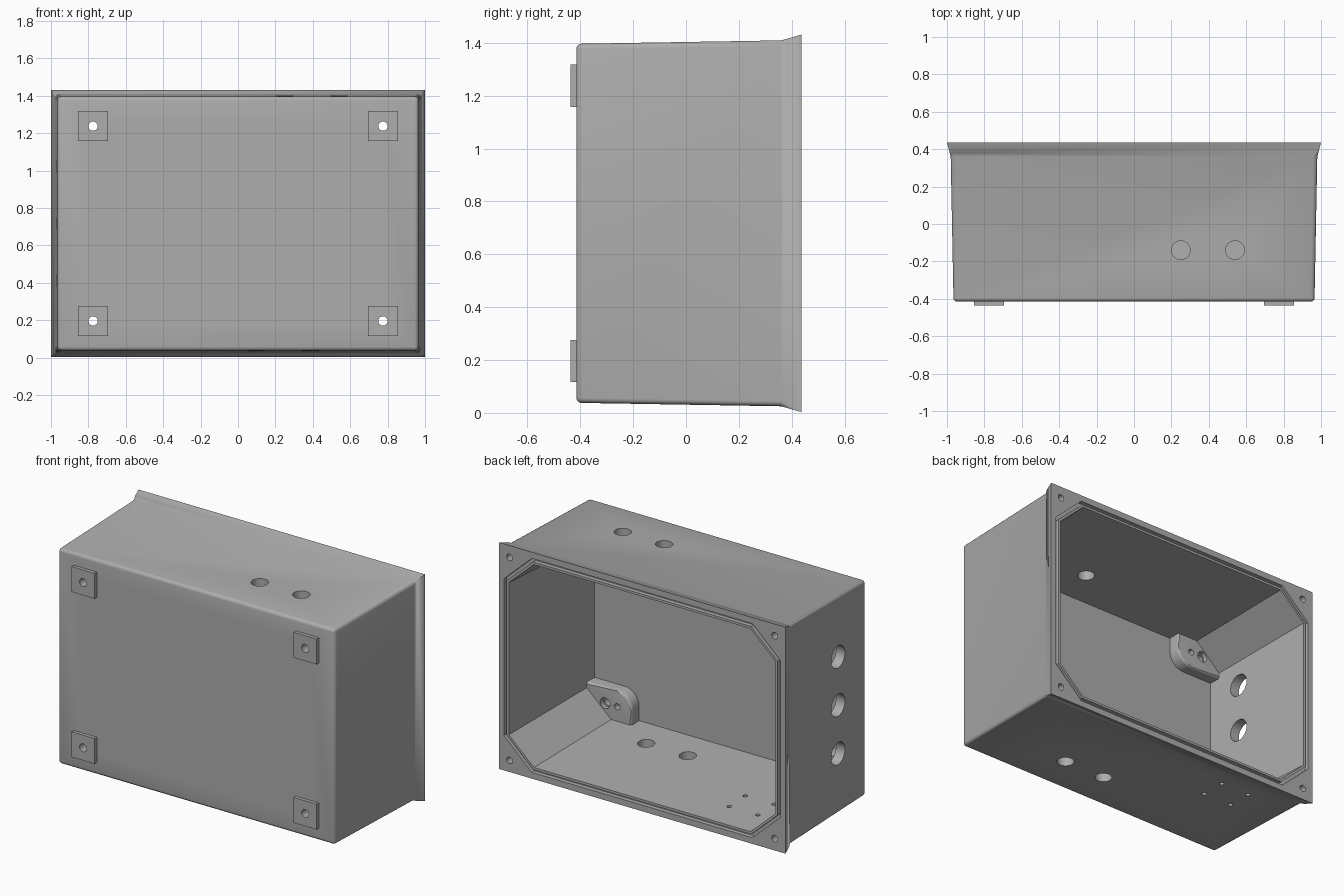
import bpy, bmesh, math
from mathutils import Matrix, Vector

if "Cube" in bpy.data.objects:
    bpy.data.objects.remove(bpy.data.objects["Cube"])

MID = 0.717          # height of the box centre
RIM = 0.437          # plane of the open back
FRONT = -0.415       # plane of the closed front
CORNERS = [(sx, sz) for sx in (1, -1) for sz in (1, -1)]

grey = bpy.data.materials.new("light_grey")
grey.use_nodes = True
tone = (0.42, 0.42, 0.42, 1)
grey.diffuse_color = tone
grey.node_tree.nodes["Principled BSDF"].inputs["Base Color"].default_value = tone


def finish(bm, name, helper=False):
    bmesh.ops.recalc_face_normals(bm, faces=bm.faces)
    mesh = bpy.data.meshes.new(name)
    bm.to_mesh(mesh)
    bm.free()
    obj = bpy.data.objects.new(name, mesh)
    bpy.context.collection.objects.link(obj)
    mesh.materials.append(grey)
    obj.hide_render = helper
    return obj


def loft(bm, sections):
    """Closed solid through (y, outline) sections in the xz plane."""
    rings = [[bm.verts.new((x, y, MID + z)) for x, z in pts] for y, pts in sections]
    n = len(rings[0])
    for a, b in zip(rings, rings[1:]):
        for i in range(n):
            j = (i + 1) % n
            bm.faces.new((a[i], a[j], b[j], b[i]))
    bm.faces.new(rings[0])
    bm.faces.new(rings[-1])
    return rings


def rect(hx, hz):
    return [(-hx, -hz), (hx, -hz), (hx, hz), (-hx, hz)]


def octagon(hx, hz, cx, cz):
    return [(hx, hz - cz), (hx - cx, hz), (cx - hx, hz), (-hx, hz - cz),
            (-hx, cz - hz), (cx - hx, -hz), (hx - cx, -hz), (hx, cz - hz)]


def rim_octagon(d):
    """Opening outline pushed outwards evenly by d."""
    return octagon(0.93 + d, 0.64 + d, 0.175 + 0.59 * d, 0.16 + 0.59 * d)


def drill(bm, axis, centre, radius, depth, sides=40):
    turn = {"x": Matrix.Rotation(math.pi / 2, 4, "Y"),
            "y": Matrix.Rotation(math.pi / 2, 4, "X"),
            "z": Matrix.Identity(4)}[axis]
    bmesh.ops.create_cone(bm, cap_ends=True, segments=sides, radius1=radius,
                          radius2=radius, depth=depth,
                          matrix=Matrix.Translation(centre) @ turn)


def cut(obj, cutter):
    mod = obj.modifiers.new("cut", "BOOLEAN")
    mod.operation, mod.solver, mod.object = "DIFFERENCE", "EXACT", cutter
    activate(obj)
    bpy.ops.object.modifier_apply(modifier=mod.name)


def activate(obj):
    bpy.ops.object.select_all(action="DESELECT")
    obj.select_set(True)
    bpy.context.view_layer.objects.active = obj


# Tapered shell with flared rim and softened front and side edges
bm = bmesh.new()
front, shoulder, rim = loft(bm, [(FRONT, rect(0.965, 0.679)),
                                 (0.36, rect(0.98, 0.692)),
                                 (RIM, rect(1.0, 0.714))])
soft = [e for e in bm.edges if any(v in front for v in e.verts)]
bmesh.ops.bevel(bm, geom=soft, offset=0.02, segments=4, profile=0.5, affect="EDGES")
body = finish(bm, "enclosure_body")

cutters = []

# Eight-sided cavity
bm = bmesh.new()
loft(bm, [(-0.375, octagon(0.9, 0.61, 0.17, 0.155)), (RIM, rim_octagon(0)),
          (RIM + 0.1, rim_octagon(0))])
cutters.append(finish(bm, "cavity_cutter", True))

# Seal groove around the opening
bm = bmesh.new()
loops = [[bm.verts.new((x, y, MID + z)) for x, z in rim_octagon(d)]
         for d, y in ((0.015, 0.41), (0.035, 0.41), (0.035, 0.5), (0.015, 0.5))]
for k in range(4):
    a, b = loops[k], loops[(k + 1) % 4]
    for i in range(8):
        j = (i + 1) % 8
        bm.faces.new((a[i], a[j], b[j], b[i]))
cutters.append(finish(bm, "groove_cutter", True))

# Cable holes, drain holes and rim screw holes
bm = bmesh.new()
for z in (0.41, 0.715, 1.02):
    drill(bm, "x", (-0.95, -0.13, z), 0.07, 0.2)
for x in (0.25, 0.54):
    drill(bm, "z", (x, -0.14, 1.38), 0.05, 0.2)
for x in (0.1, 0.39):
    drill(bm, "z", (x, -0.16, 0.05), 0.05, 0.2)
for x in (-0.47, -0.67):
    for y in (0.08, 0.24):
        drill(bm, "z", (x, y, 0.05), 0.014, 0.2, 20)
for sx, sz in CORNERS:
    drill(bm, "y", (0.925 * sx, RIM, MID + 0.64 * sz), 0.021, 0.2, 24)
cutters.append(finish(bm, "hole_cutter", True))

# Mounting holes through the front wall
bm = bmesh.new()
for sx, sz in CORNERS:
    drill(bm, "y", (0.775 * sx, -0.36, MID + 0.521 * sz), 0.025, 0.4, 24)
mount_cutter = finish(bm, "mount_cutter", True)
cutters.append(mount_cutter)

for c in cutters:
    cut(body, c)

# Wider counterbores and small pilot holes for the lugs
bm = bmesh.new()
for sx, sz in CORNERS:
    drill(bm, "y", (0.775 * sx, -0.28, MID + 0.521 * sz), 0.034, 0.1, 28)
    drill(bm, "y", (0.69 * sx, -0.28, MID + 0.521 * sz), 0.019, 0.12, 20)
lug_cutter = finish(bm, "lug_cutter", True)
cutters.append(lug_cutter)

parts = [body]
for sx, sz in CORNERS:
    place = ("left_" if sx > 0 else "right_") + ("upper" if sz > 0 else "lower")

    # Square mounting pad outside
    bm = bmesh.new()
    size = Matrix.Diagonal((0.16, 0.032, 0.16, 1))
    spot = Vector((0.775 * sx, RIM * -1 + 0.016, MID + 0.521 * sz))
    bmesh.ops.create_cube(bm, size=1, matrix=Matrix.Translation(spot) @ size)
    pad = finish(bm, place + "_mounting_pad")
    cut(pad, mount_cutter)

    # Inner lug filling the cavity corner, with one rounded corner
    arc = [(0.69 - 0.1 * math.sin(t * math.pi / 16), 0.52 - 0.1 * math.cos(t * math.pi / 16))
           for t in range(9)]
    outline = [(0.915, 0.42)] + arc + [(0.59, 0.625), (0.745, 0.625), (0.915, 0.463)]
    bm = bmesh.new()
    ends = loft(bm, [(-0.39, [(x * sx, z * sz) for x, z in outline]),
                     (-0.3, [(x * sx, z * sz) for x, z in outline])])
    lip = ends[1][:11]
    edges = [e for e in bm.edges if all(v in lip for v in e.verts)]
    bmesh.ops.bevel(bm, geom=edges, offset=0.015, segments=3, profile=0.5, affect="EDGES")
    lug = finish(bm, place + "_lug")
    cut(lug, mount_cutter)
    cut(lug, lug_cutter)
    parts += [pad, lug]

for c in cutters:
    bpy.data.objects.remove(c)

# Smooth rounded edges and bores, keep flat walls crisp
for p in parts:
    activate(p)
    bpy.ops.object.shade_smooth_by_angle(angle=math.radians(30))
